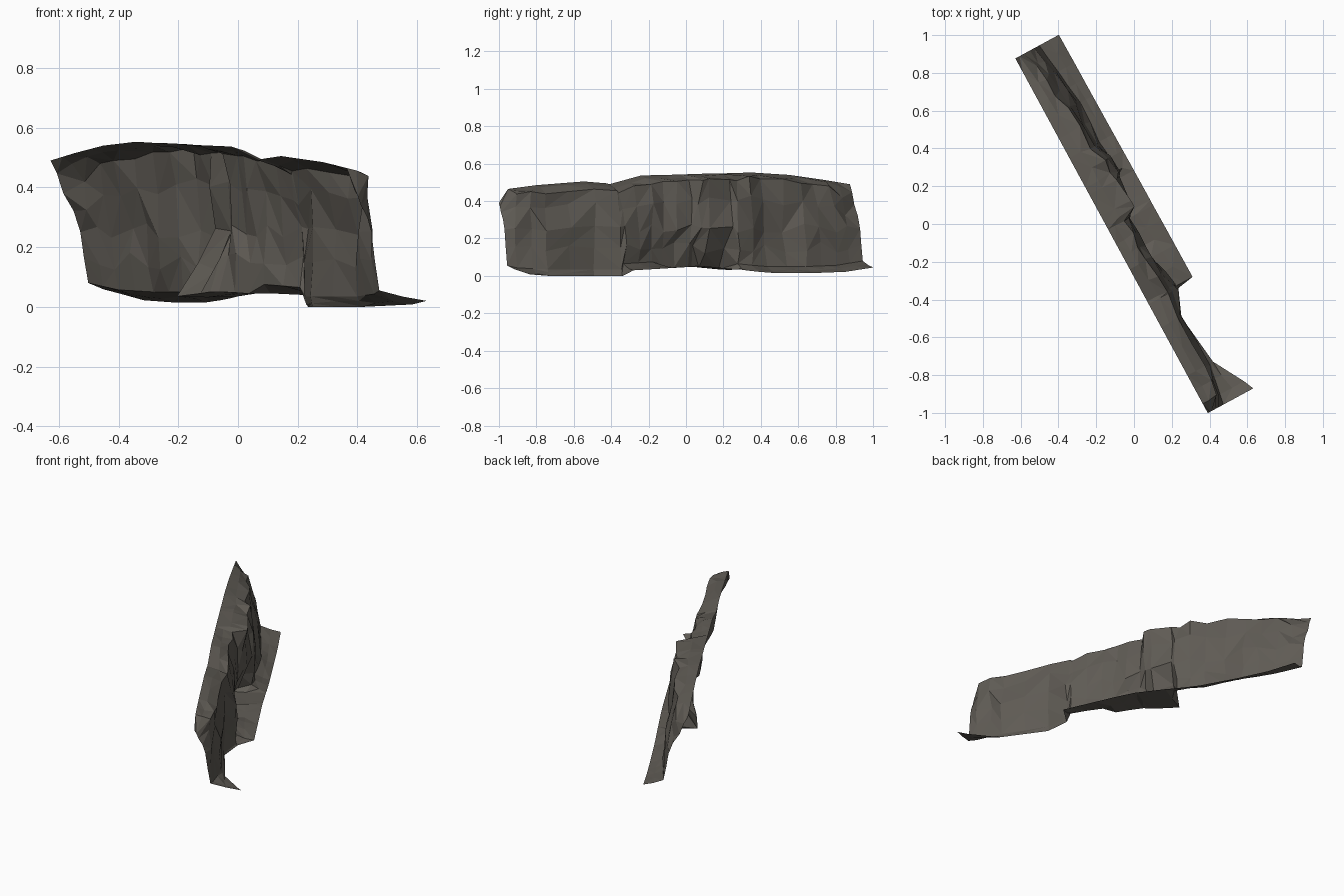
import bpy, bmesh, random
from mathutils import Vector

random.seed(11)
ALONG = Vector((0.477, -0.879, 0))    # direction the cliff runs
ACROSS = Vector((0.879, 0.477, 0))    # from the upper lip towards the foot
LIP = -0.134

# u along the cliff, foot edge offset, foot height, base, middle and crest
# offsets, crest height, lip height
STATIONS = [
    (-1.07, 0.128, 0.045, 0.01, -0.02, -0.085, 0.38, 0.49),
    (-0.90, 0.130, 0.022, 0.03, 0.01, -0.04, 0.48, 0.515),
    (-0.70, 0.131, 0.015, 0.05, 0.02, -0.02, 0.505, 0.54),
    (-0.47, 0.133, 0.015, 0.05, 0.03, 0.00, 0.525, 0.553),
    (-0.37, 0.134, 0.022, 0.06, 0.06, 0.03, 0.525, 0.55),
    (-0.29, 0.135, 0.030, 0.04, 0.06, 0.02, 0.52, 0.548),
    (-0.25, 0.135, 0.035, -0.10, 0.06, 0.02, 0.52, 0.548),
    (-0.12, 0.136, 0.045, -0.07, 0.05, 0.03, 0.515, 0.545),
    (-0.07, 0.136, 0.050, -0.06, 0.01, 0.03, 0.51, 0.543),
    (-0.04, 0.136, 0.050, -0.055, 0.00, -0.05, 0.51, 0.542),
    (0.05, 0.137, 0.048, -0.04, -0.01, -0.035, 0.50, 0.54),
    (0.20, 0.138, 0.040, -0.015, 0.00, -0.03, 0.49, 0.537),
    (0.394, 0.139, 0.030, 0.03, 0.03, 0.00, 0.45, 0.49),
    (0.41, 0.045, 0.000, 0.03, 0.03, 0.00, 0.45, 0.495),
    (0.55, -0.015, 0.00, -0.02, -0.02, -0.04, 0.465, 0.505),
    (0.84, 0.020, 0.000, -0.01, -0.015, -0.035, 0.45, 0.485),
    (1.01, 0.115, 0.008, -0.03, -0.04, -0.06, 0.43, 0.465),
    (1.066, 0.140, 0.020, -0.04, -0.07, -0.11, 0.34, 0.39),
]


def station(u):
    """Blend the two neighbouring cross-sections."""
    for a, b in zip(STATIONS, STATIONS[1:]):
        if u <= b[0]:
            t = (u - a[0]) / (b[0] - a[0])
            return [p + (q - p) * t for p, q in zip(a, b)]
    return list(STATIONS[-1])


def mix(a, b, t):
    return a + (b - a) * t


def section(u):
    """Offset and height of each row, from the foot edge up to the lip."""
    _, nf, zf, nb, nm, nc, zc, zl = station(u)
    cave = nb < nm - 0.02             # undercut base keeps a flat floor
    zb = zf + (0.0 if cave else 0.035)
    return [
        (nf, zf), (mix(nf, nb, 0.5), mix(zf, zb, 0.4)), (nb, zb),
        (mix(nb, nm, 0.55), mix(zb, 0.25, 0.5)), (nm, 0.25),
        (mix(nm, nc, 0.4), mix(0.25, zc, 0.55)), (nc, zc),
        (mix(nc, LIP, 0.5), mix(zc, zl, 0.6)), (LIP, zl),
    ]


# Columns follow the stations, with extra ones in the wide gaps
columns = sorted([s[0] for s in STATIONS] +
                 [mix(a[0], b[0], 0.5) for a, b in zip(STATIONS, STATIONS[1:])
                  if b[0] - a[0] > 0.145])

# Rock face: a rough sheet of foot, cliff and top ledge
bm = bmesh.new()
grid = []
for i, u in enumerate(columns):
    rows = section(u)
    end = i in (0, len(columns) - 1)
    line = []
    for j, (n, z) in enumerate(rows):
        du = dn = dz = 0.0
        if 2 <= j <= 6 and not end:
            dn = random.uniform(-0.016, 0.016) * (0.5 if j == 2 else 1)
            if j > 2:
                du = random.uniform(-0.012, 0.012)
                dz = random.uniform(-0.03, 0.03) * (0.4 if j == 6 else 1)
        elif j in (1, 7):
            dz = random.uniform(-0.006, 0.006)
        p = ALONG * (u + du) + ACROSS * max(LIP, n + dn)
        line.append(bm.verts.new((p.x, p.y, max(0.0, z + dz))))
    grid.append(line)

for a, b in zip(grid, grid[1:]):
    for j in range(len(a) - 1):
        p, q, r, s = a[j], a[j + 1], b[j + 1], b[j]
        if random.random() < 0.5:
            tris = ((p, q, r), (p, r, s))
        else:
            tris = ((p, q, s), (q, r, s))
        for tri in tris:
            bm.faces.new(tri)

# Face the sheet outwards and upwards
bm.normal_update()
if sum((f.normal.dot(ACROSS) + f.normal.z) * f.calc_area() for f in bm.faces) < 0:
    bmesh.ops.reverse_faces(bm, faces=bm.faces[:])

mesh = bpy.data.meshes.new("rock_cliff")
bm.to_mesh(mesh)
bm.free()
rock = bpy.data.materials.new("dark_grey_rock")
rock.diffuse_color = (0.115, 0.105, 0.09, 1)
mesh.materials.append(rock)
cliff = bpy.data.objects.new("rock_cliff", mesh)
bpy.context.collection.objects.link(cliff)
